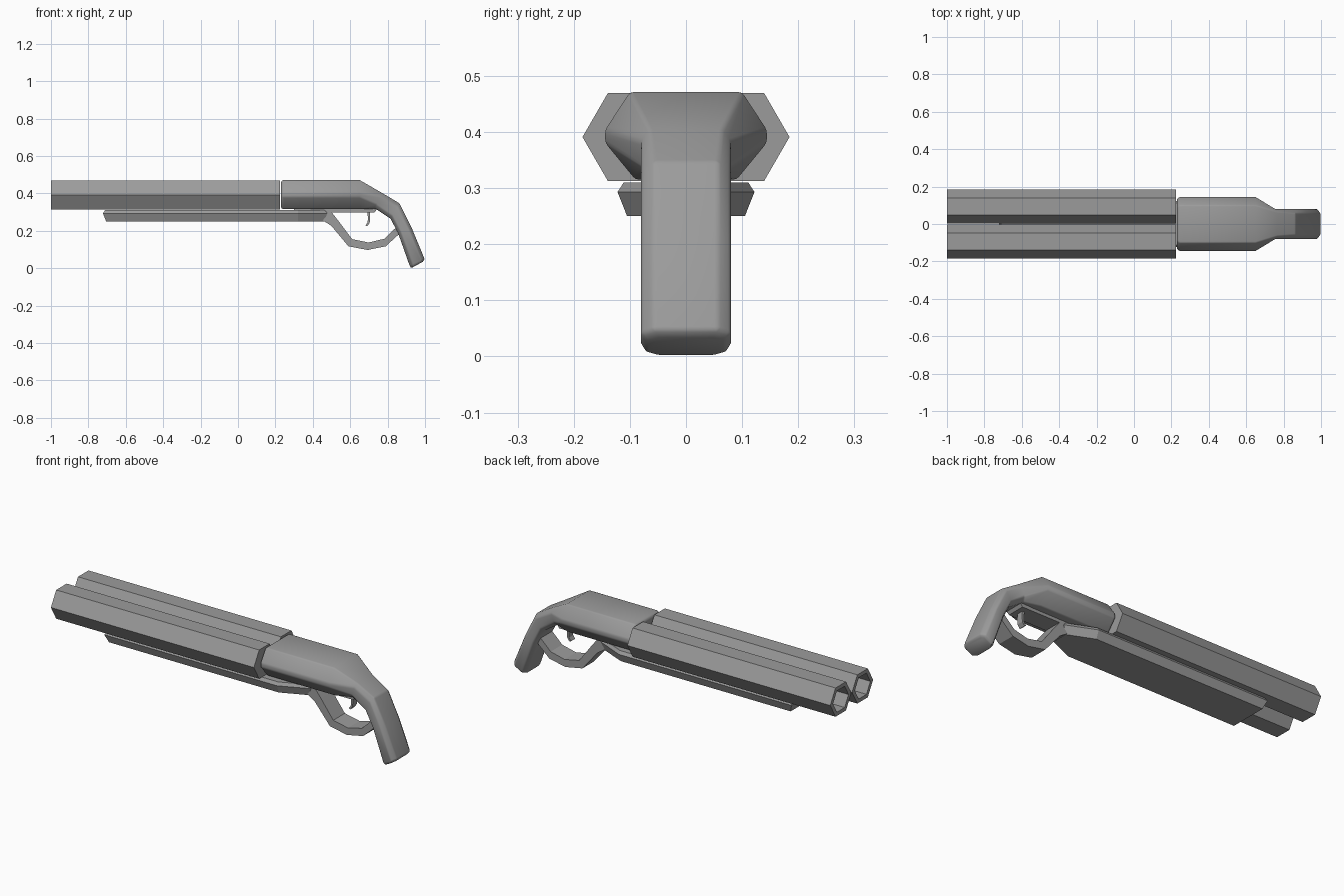
import bpy, bmesh, math

if "Cube" in bpy.data.objects:
    bpy.data.objects.remove(bpy.data.objects["Cube"])

grey = bpy.data.materials.new("dark_grey")
grey.diffuse_color = (0.33, 0.33, 0.33, 1)
grey.use_nodes = True
grey.node_tree.nodes["Principled BSDF"].inputs["Base Color"].default_value = grey.diffuse_color


def make(name, verts, faces):
    me = bpy.data.meshes.new(name)
    me.from_pydata(verts, [], faces)
    me.materials.append(grey)
    bm = bmesh.new()
    bm.from_mesh(me)
    bmesh.ops.recalc_face_normals(bm, faces=bm.faces)
    bm.to_mesh(me)
    bm.free()
    ob = bpy.data.objects.new(name, me)
    bpy.context.collection.objects.link(ob)
    return ob


def loft(name, rings):
    """Skin a row of equal-sized rings and cap both ends."""
    n = len(rings[0])
    verts = [v for r in rings for v in r]
    faces = [(k * n + i, k * n + (i + 1) % n, (k + 1) * n + (i + 1) % n, (k + 1) * n + i)
             for k in range(len(rings) - 1) for i in range(n)]
    faces += [tuple(range(n)), tuple(range(len(verts) - n, len(verts)))]
    return make(name, verts, faces)


def hexagon(x, y, z, r):
    return [(x, y + r * math.cos(i * math.pi / 3), z + r * math.sin(i * math.pi / 3))
            for i in range(6)]


def ribbon(name, pairs, w):
    """Strip of width 2w following (outer, inner) point pairs in the side view."""
    return loft(name, [[(o[0], -w, o[1]), (o[0], w, o[1]),
                        (i[0], w, i[1]), (i[0], -w, i[1])] for o, i in pairs])


# Two hollow hexagonal barrels
for side, y in (("left", -0.094), ("right", 0.094)):
    loft("barrel_" + side, [hexagon(0.225, y, 0.391, 0.0905), hexagon(-1, y, 0.391, 0.0905),
                            hexagon(-1, y, 0.391, 0.067), hexagon(0.2, y, 0.391, 0.067)])


# Receiver flowing into the grip: top xz, bottom xz, half widths (top, mid, bottom), side heights
def section(t, b, top, mid, bot, hi, lo):
    half = [(1, top), (hi, mid), (lo, mid), (0, bot)]
    pts = half + [(f, -y) for f, y in reversed(half)]
    return [(b[0] + (t[0] - b[0]) * f, y, b[1] + (t[1] - b[1]) * f) for f, y in pts]


sections = [
    ((0.23, 0.462), (0.23, 0.322), 0.09, 0.133, 0.083, 0.56, 0.42),
    ((0.24, 0.471), (0.24, 0.315), 0.10, 0.144, 0.09, 0.57, 0.42),
    ((0.65, 0.471), (0.65, 0.315), 0.10, 0.144, 0.09, 0.57, 0.42),
    ((0.765, 0.405), (0.735, 0.318), 0.065, 0.08, 0.06, 0.75, 0.25),
    ((0.863, 0.347), (0.815, 0.265), 0.057, 0.08, 0.055, 0.8, 0.2),
    ((0.93, 0.212), (0.855, 0.19), 0.057, 0.08, 0.055, 0.8, 0.2),
    ((0.998, 0.048), (0.917, 0.015), 0.057, 0.08, 0.055, 0.8, 0.2),
    ((0.988, 0.034), (0.926, 0.0), 0.048, 0.072, 0.048, 0.8, 0.2),
]
body = loft("receiver_and_grip", [section(*s) for s in sections])
bevel = body.modifiers.new("soft_edges", 'BEVEL')
bevel.width = 0.008
bevel.segments = 2
bevel.limit_method = 'ANGLE'
bevel.angle_limit = math.radians(32)
bpy.context.view_layer.objects.active = body
body.select_set(True)
bpy.ops.object.modifier_apply(modifier="soft_edges")
bpy.ops.object.shade_smooth_by_angle(angle=math.radians(35))


# Fore-end plate, tapered at the rear
def outline(z, g):
    half = [(-0.705 - g, 0.105 + g), (0.32, 0.105 + g), (0.46 + g, 0.045 + g / 2)]
    return [(x, y, z) for x, y in half] + [(x, -y, z) for x, y in reversed(half)]


loft("fore_end", [outline(0.25, 0), outline(0.293, 0.017), outline(0.31, 0.006)])

# Plate under the receiver
ribbon("receiver_under_plate", [((0.3, 0.298), (0.3, 0.325)), ((0.73, 0.298), (0.75, 0.325))], 0.05)

# Trigger guard loop
ribbon("trigger_guard", [
    ((0.42, 0.258), (0.44, 0.305)), ((0.45, 0.258), (0.50, 0.30)),
    ((0.50, 0.225), (0.535, 0.255)), ((0.59, 0.117), (0.61, 0.155)),
    ((0.693, 0.097), (0.698, 0.137)), ((0.79, 0.117), (0.782, 0.157)),
    ((0.87, 0.19), (0.85, 0.222))], 0.05)

# Hooked trigger
ribbon("trigger", [
    ((0.69, 0.305), (0.704, 0.305)), ((0.695, 0.27), (0.706, 0.27)),
    ((0.693, 0.245), (0.704, 0.242)), ((0.682, 0.228), (0.69, 0.223))], 0.018)
